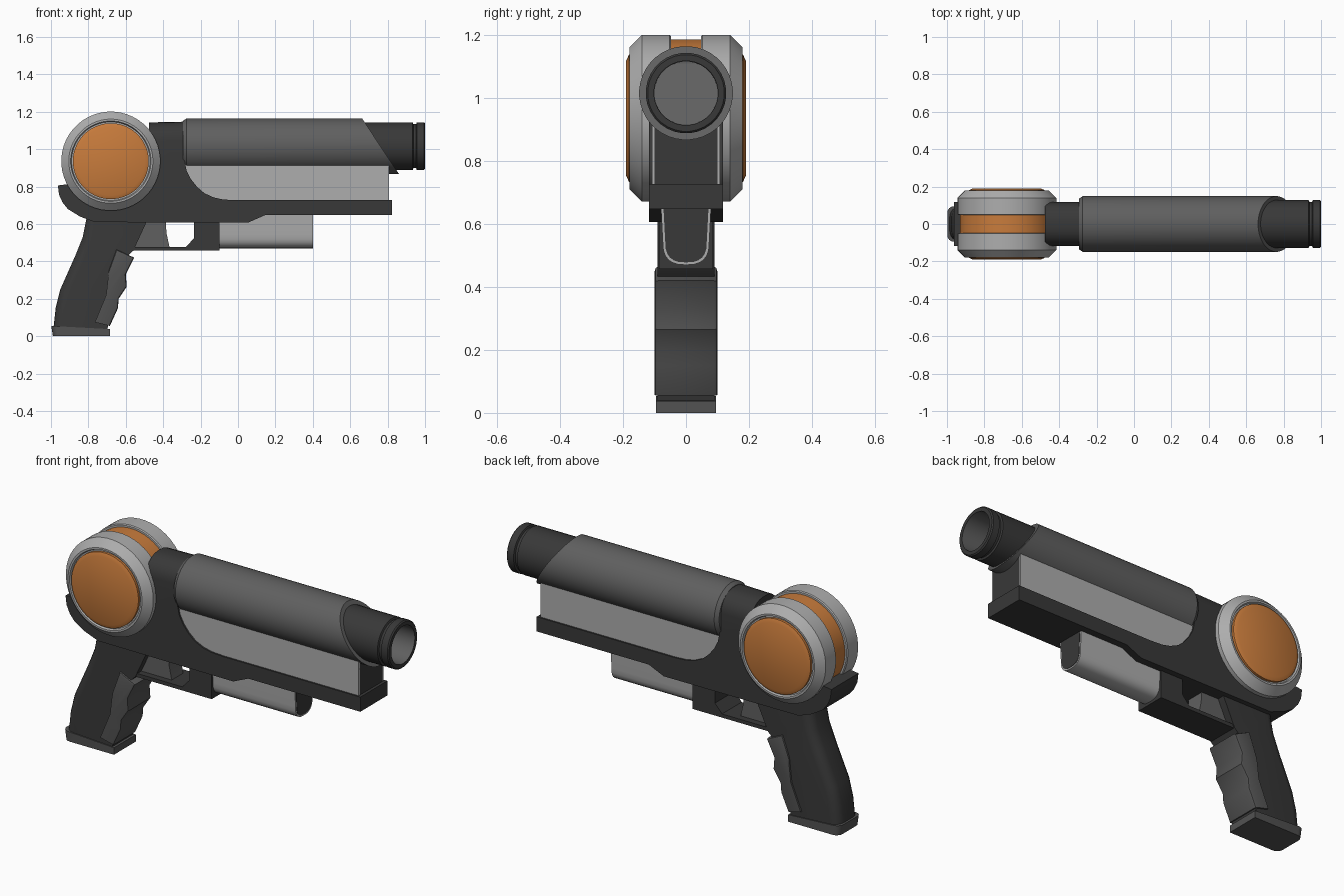
import bpy, bmesh, math
from mathutils import Vector

if "Cube" in bpy.data.objects:
    bpy.data.objects.remove(bpy.data.objects["Cube"])


def material(name, r, g, b):
    m = bpy.data.materials.new(name)
    m.diffuse_color = (r, g, b, 1)
    m.use_nodes = True
    m.node_tree.nodes["Principled BSDF"].inputs["Base Color"].default_value = m.diffuse_color
    return m


DARK = material("dark charcoal", 0.04, 0.04, 0.04)
GREY = material("mid grey", 0.115, 0.115, 0.115)
GRIP = material("grip grey", 0.085, 0.085, 0.085)
SILVER = material("silver", 0.42, 0.42, 0.42)
ORANGE = material("copper orange", 0.58, 0.2, 0.045)


def finish(bm, name, *mats):
    bmesh.ops.recalc_face_normals(bm, faces=bm.faces)
    me = bpy.data.meshes.new(name)
    bm.to_mesh(me)
    bm.free()
    for m in mats:
        me.materials.append(m)
    ob = bpy.data.objects.new(name, me)
    bpy.context.collection.objects.link(ob)
    return ob


def prism(name, pts, lo, hi, mat, axis='y', pick=None, bevel=0.0, segs=4):
    """Extrude a side (x,z) or front (y,z) outline; optionally round picked edges."""
    bm = bmesh.new()
    put = (lambda p, d: (p[0], d, p[1])) if axis == 'y' else (lambda p, d: (d, p[0], p[1]))
    a = [bm.verts.new(put(p, lo)) for p in pts]
    b = [bm.verts.new(put(p, hi)) for p in pts]
    bm.faces.new(a)
    bm.faces.new(b[::-1])
    for i in range(len(pts)):
        j = (i + 1) % len(pts)
        bm.faces.new((a[i], b[i], b[j], a[j]))
    bmesh.ops.recalc_face_normals(bm, faces=bm.faces)
    if pick:
        edges = [e for e in bm.edges
                 if pick((e.verts[0].co + e.verts[1].co) / 2, e.verts[1].co - e.verts[0].co)]
        bmesh.ops.bevel(bm, geom=edges, offset=bevel, segments=segs, profile=0.5,
                        affect='EDGES', clamp_overlap=True)
    return finish(bm, name, mat)


def lathe_mesh(profile, axis, centre, segs):
    """Spin (radius, position) points around an axis and cap both ends."""
    bm = bmesh.new()
    rings = []
    for r, d in profile:
        ring = []
        for i in range(segs):
            t = 2 * math.pi * (i + 0.5) / segs
            u, v = r * math.cos(t), r * math.sin(t)
            ring.append(bm.verts.new(Vector((d, u, v) if axis == 'x' else (u, d, v)) + centre))
        rings.append(ring)
    for p, q in zip(rings, rings[1:]):
        for i in range(segs):
            j = (i + 1) % segs
            bm.faces.new((p[i], p[j], q[j], q[i]))
    bm.faces.new(rings[0])
    bm.faces.new(rings[-1])
    return bm


# Drum: copper core, two silver discs and copper side caps
hub = Vector((-0.68, 0, 0.936))
finish(lathe_mesh([(0.25, -0.06), (0.25, 0.06)], 'y', hub, 48), "drum_core", ORANGE)
disc = [(0.23, 0.047), (0.26, 0.047), (0.265, 0.052), (0.265, 0.14), (0.225, 0.18),
        (0.215, 0.18), (0.21, 0.168)]
cap = [(0.203, 0.15), (0.203, 0.181), (0.183, 0.19)]
for side, s in (("front", -1), ("back", 1)):
    finish(lathe_mesh([(r, d * s) for r, d in disc], 'y', hub, 48), "drum_disc_" + side, SILVER)
    finish(lathe_mesh([(r, d * s) for r, d in cap], 'y', hub, 48), "drum_cap_" + side, ORANGE)

# Frame: cradle round the drum, upright behind the barrel, long lower rail
arc = []
for deg in range(-20, -151, -10):
    t = math.radians(deg)
    arc.append((hub.x + 0.24 * math.cos(t), hub.z + 0.24 * math.sin(t)))
frame = [(-0.963, 0.806), (-0.957, 0.757), (-0.938, 0.715), (-0.91, 0.68), (-0.845, 0.64),
         (-0.765, 0.61), (0.053, 0.607), (0.144, 0.647), (0.823, 0.647), (0.823, 0.727),
         (-0.01, 0.727), (-0.08, 0.731), (-0.13, 0.742), (-0.18, 0.765), (-0.22, 0.80),
         (-0.252, 0.84), (-0.275, 0.885), (-0.287, 0.945), (-0.287, 1.147),
         (-0.476, 1.143), (-0.476, 0.99)] + arc
prism("frame", frame, -0.117, 0.117, DARK, bevel=0.1, segs=6,
      pick=lambda m, d: m.z > 1.1 and abs(d.x) > 0.1)

# Barrel shroud with slanted front end
axis = Vector((0, 0, 1.016))
bm = lathe_mesh([(0.135, -0.295), (0.149, -0.275), (0.149, 0.95)], 'x', axis, 40)
cut = bmesh.ops.bisect_plane(bm, geom=bm.verts[:] + bm.edges[:] + bm.faces[:],
                             plane_co=(0.663, 0, 1.165), plane_no=(0.298, 0, 0.198),
                             clear_outer=True)
bmesh.ops.edgeloop_fill(bm, edges=[g for g in cut['geom_cut'] if isinstance(g, bmesh.types.BMEdge)])
finish(bm, "barrel_shroud", GREY)

# Barrel with muzzle groove and grey bore
muzzle = [(0.128, 0.5), (0.128, 0.934), (0.118, 0.938), (0.118, 0.952), (0.128, 0.956),
          (0.128, 0.994), (0.122, 1.0), (0.102, 1.0), (0.1, 0.7)]
barrel = finish(lathe_mesh(muzzle, 'x', axis, 32), "barrel", DARK, GREY)
for f in barrel.data.polygons:
    c = f.center - axis
    if math.hypot(c.y, c.z) < 0.1025 and c.x < 0.99 and (c.x > 0.6):
        f.material_index = 1

# Block under the barrel with silver side panels
side_box = [(-0.35, 0.70), (0.807, 0.70), (0.807, 0.925), (-0.35, 0.925)]
prism("barrel_block", side_box, -0.1, 0.1, DARK)
for side, s in (("front", -1), ("back", 1)):
    prism("side_panel_" + side, side_box, s * 0.098, s * 0.108, SILVER)


# Rounded tube under the rail, dark at its open end
def u_shape(inset):
    w, low = 0.08 - inset, 0.47 + inset
    pts = [(w, 0.66)]
    for i in range(13):
        t = math.pi * i / 12
        c, s = math.cos(t), math.sin(t)
        pts.append((math.copysign(abs(c) ** 0.75, c) * (w - 0.006), 0.545 - (0.545 - low) * s ** 0.75))
    return pts + [(-w, 0.66)]


prism("lower_tube", u_shape(0), -0.15, 0.4, SILVER, axis='x')
prism("lower_tube_end", u_shape(0.008), 0.395, 0.402, DARK, axis='x')

# Trigger and guard
guard = [(-0.58, 0.457), (-0.1, 0.457), (-0.1, 0.63), (-0.235, 0.63), (-0.235, 0.525),
         (-0.278, 0.477), (-0.58, 0.477)]
prism("trigger_guard", guard, -0.085, 0.085, DARK)
prism("trigger", [(-0.56, 0.63), (-0.388, 0.63), (-0.382, 0.55), (-0.365, 0.47), (-0.6, 0.47)],
      -0.05, 0.05, GREY)

# Grip with rounded back, finger insert and base plate
grip = [(-0.81, 0.63), (-0.83, 0.53), (-0.87, 0.43), (-0.95, 0.25), (-0.975, 0.15), (-0.988, 0.03),
        (-0.70, 0.03), (-0.66, 0.2), (-0.62, 0.4), (-0.56, 0.457), (-0.48, 0.63)]
prism("grip", grip, -0.09, 0.09, DARK, bevel=0.05,
      pick=lambda m, d: m.x < -0.8 and abs(d.z) > 0.05)
insert = [(-0.65, 0.465), (-0.555, 0.42), (-0.60, 0.33), (-0.595, 0.265), (-0.638, 0.20),
          (-0.642, 0.15), (-0.685, 0.055), (-0.765, 0.075), (-0.705, 0.22), (-0.69, 0.355)]
prism("finger_insert", insert, -0.1, 0.1, GRIP, bevel=0.012, segs=2,
      pick=lambda m, d: abs(m.y) > 0.05 and m.x > -0.67 and abs(d.y) < 0.01)
base = [(-0.998, 0.055), (-0.99, 0), (-0.685, 0), (-0.685, 0.038)]
prism("grip_base", base, -0.095, 0.095, GRIP, bevel=0.035,
      pick=lambda m, d: m.x < -0.9 and abs(d.z) > 0.03)

# Smooth the round parts, keep hard edges
for ob in bpy.data.objects:
    ob.select_set(True)
bpy.context.view_layer.objects.active = barrel
bpy.ops.object.shade_smooth_by_angle(angle=math.radians(30))
